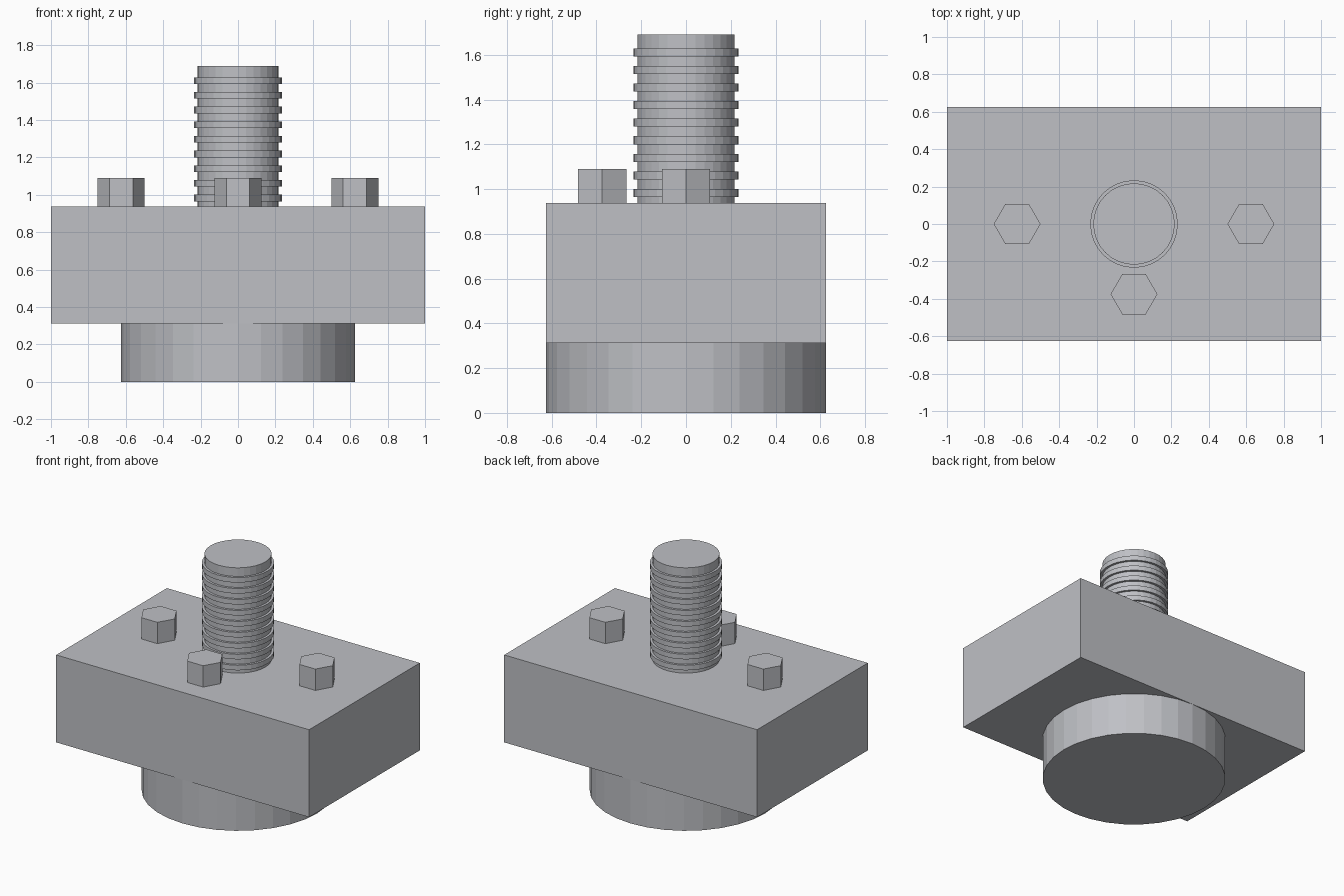
import bpy, bmesh, math
from mathutils import Matrix

if "Cube" in bpy.data.objects:
    bpy.data.objects.remove(bpy.data.objects["Cube"])

grey = bpy.data.materials.new("light grey metal")
grey.diffuse_color = (0.52, 0.53, 0.56, 1)
grey.use_nodes = True
grey.node_tree.nodes["Principled BSDF"].inputs["Base Color"].default_value = grey.diffuse_color


def finish(name, bm):
    bmesh.ops.recalc_face_normals(bm, faces=bm.faces[:])
    me = bpy.data.meshes.new(name)
    bm.to_mesh(me)
    bm.free()
    me.materials.append(grey)
    ob = bpy.data.objects.new(name, me)
    bpy.context.collection.objects.link(ob)
    return ob


def prism(name, sides, radius, z0, z1, x=0, y=0):
    """Upright prism with a corner on the x axis."""
    bm = bmesh.new()
    ring = [bm.verts.new((x + radius * math.cos(2 * math.pi * i / sides),
                          y + radius * math.sin(2 * math.pi * i / sides), z0))
            for i in range(sides)]
    face = bm.faces.new(ring)
    top = bmesh.ops.extrude_face_region(bm, geom=[face])["geom"]
    bmesh.ops.translate(bm, vec=(0, 0, z1 - z0),
                        verts=[v for v in top if isinstance(v, bmesh.types.BMVert)])
    # the extruded source face stays as the bottom cap
    if not face.is_valid:
        bm.faces.new(ring)
    return finish(name, bm)


BASE_TOP, BLOCK_TOP = 0.3125, 0.9375

# Round base
prism("round_base", 32, 0.625, 0, BASE_TOP)

# Rectangular block
bm = bmesh.new()
bmesh.ops.create_cube(bm, size=1, matrix=Matrix.Translation((0, 0, (BASE_TOP + BLOCK_TOP) / 2))
                      @ Matrix.Diagonal((2, 1.25, BLOCK_TOP - BASE_TOP, 1)))
finish("block", bm)

# Threaded shaft: core and stacked thread rings
prism("shaft", 32, 0.2175, BLOCK_TOP, 1.69)
for i in range(9):
    z = 0.983 + i * 0.0784
    prism(f"thread_ring_{i + 1}", 32, 0.234, z - 0.018, z + 0.018)

# Hexagonal bolt heads
for name, x, y in (("left", -0.625, 0), ("right", 0.625, 0), ("front", 0, -0.375)):
    prism(f"{name}_bolt", 6, 0.125, BLOCK_TOP, 1.09, x, y)
